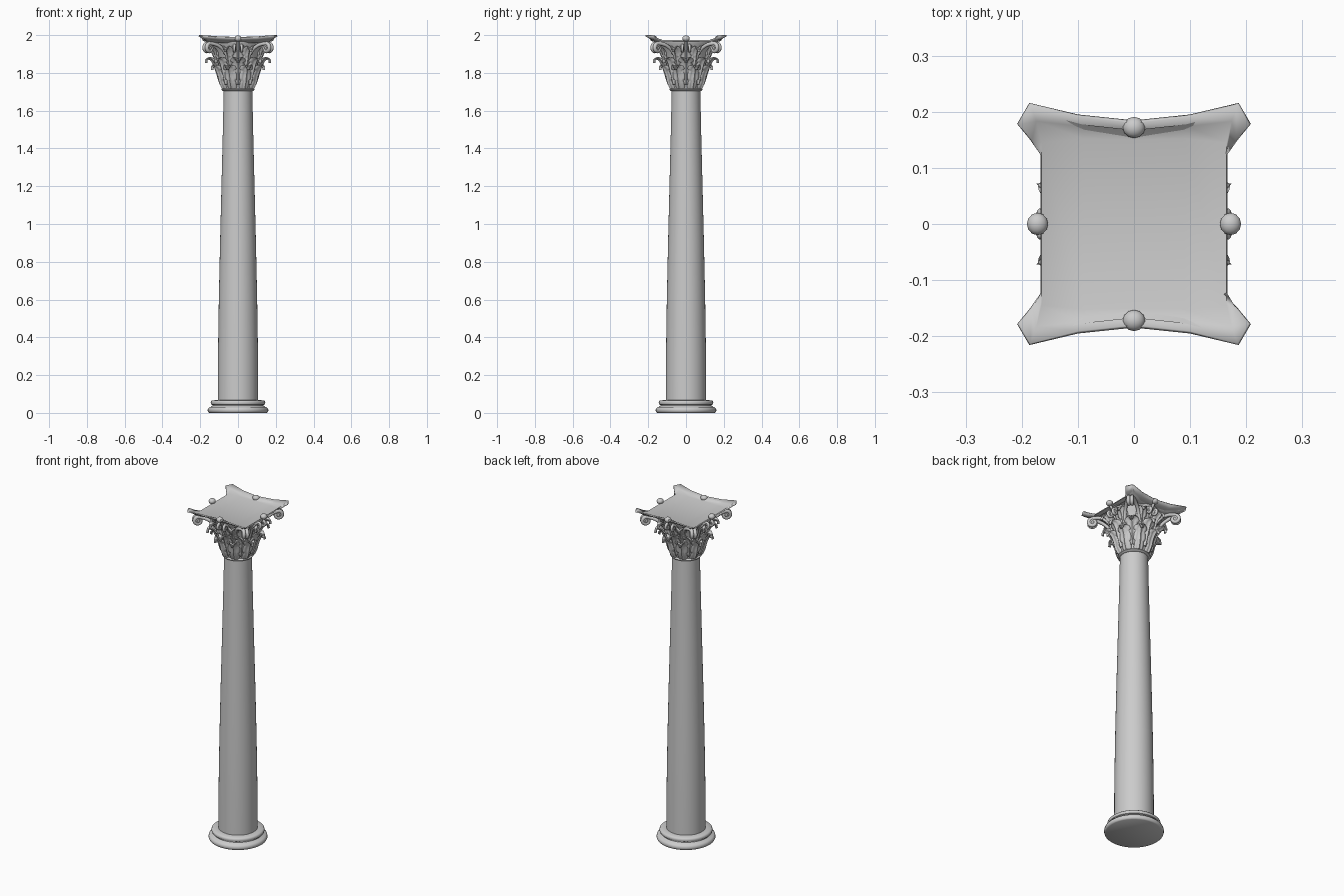
import bpy, bmesh
from math import sin, cos, pi, radians

if "Cube" in bpy.data.objects:
    bpy.data.objects.remove(bpy.data.objects["Cube"])

COL = bpy.context.scene.collection


def add_mesh(name, verts, faces, angle=40, thick=0, offset=-1):
    me = bpy.data.meshes.new(name)
    me.from_pydata(verts, [], faces)
    bm = bmesh.new()
    bm.from_mesh(me)
    bmesh.ops.recalc_face_normals(bm, faces=bm.faces)
    bm.to_mesh(me)
    bm.free()
    me.shade_smooth()
    me.set_sharp_from_angle(angle=radians(angle))
    ob = bpy.data.objects.new(name, me)
    COL.objects.link(ob)
    if thick:
        m = ob.modifiers.new("thickness", 'SOLIDIFY')
        m.thickness, m.offset = thick, offset
    return ob


def grid_faces(rows, cols):
    return [(r * cols + c, r * cols + c + 1, (r + 1) * cols + c + 1, (r + 1) * cols + c)
            for r in range(rows - 1) for c in range(cols - 1)]


def lathe(name, profile, n=40):
    verts = [(r * cos(2 * pi * i / n), r * sin(2 * pi * i / n), z)
             for r, z in profile for i in range(n)]
    k = len(profile)
    faces = [(j * n + i, j * n + (i + 1) % n, (j + 1) * n + (i + 1) % n, (j + 1) * n + i)
             for j in range(k - 1) for i in range(n)]
    faces += [tuple(range(n))[::-1], tuple(range((k - 1) * n, k * n))]
    return add_mesh(name, verts, faces)


def lerp_path(path, t):
    # Catmull-Rom sample along an (r, z) path
    s = t * (len(path) - 1)
    i = min(int(s), len(path) - 2)
    f = s - i
    g = lambda k: path[max(0, min(k, len(path) - 1))]
    return tuple(0.5 * (2 * b + (c - a) * f + (2 * a - 5 * b + 4 * c - d) * f * f
                        + (3 * b - a - 3 * c + d) * f ** 3)
                 for a, b, c, d in zip(g(i - 1), g(i), g(i + 1), g(i + 2)))


def leaf(name, angle, path, width, lobes=4):
    # Lobed acanthus leaf: ribbed grid swept up the path and curling at the tip
    rows, cols = 33, 13
    verts = []
    for j in range(rows):
        v = j / (rows - 1)
        r, z = lerp_path(path, v)
        env = width * (0.72 + 0.5 * sin(pi * min(v * 1.1, 1))) * (1 - max(0, v - 0.6) / 0.4 * 0.72)
        saw = (v * lobes) % 1
        w = env * (1 - 0.38 * (saw ** 2 if v < 0.97 else 0.3))
        for c in range(cols):
            u = c / (cols - 1) * 2 - 1
            rib = 0.005 * (1 - abs(u)) ** 2 + 0.0025 * cos(u * 3 * pi)
            rr = r + rib - 0.008 * u * u * (1 - v)
            x, y = rr, u * w
            zz = z + 0.012 * abs(u) * sin(pi * v)
            verts.append((x * cos(angle) - y * sin(angle), x * sin(angle) + y * cos(angle), zz))
    return add_mesh(name, verts, grid_faces(rows, cols), 60, 0.005, 0)


def tube(name, pts, radii, bevel):
    cu = bpy.data.curves.new(name, 'CURVE')
    cu.dimensions = '3D'
    cu.bevel_depth, cu.bevel_resolution, cu.use_fill_caps = bevel, 2, True
    sp = cu.splines.new('POLY')
    sp.points.add(len(pts) - 1)
    for p, co, r in zip(sp.points, pts, radii):
        p.co, p.radius = (*co, 1), r
    sp.use_smooth = True
    ob = bpy.data.objects.new(name, cu)
    COL.objects.link(ob)
    return ob


def scroll(name, a0, a1, r0, z0, rc, zc, size, bevel):
    # Stalk rising off the bell, ending in a spiral that curls downward
    pts, rad = [], []
    for i in range(9):
        t = i / 9
        r = r0 + (rc - r0) * t ** 1.5
        z = z0 + (zc + size - z0) * (1 - (1 - t) ** 2)
        a = a0 + (a1 - a0) * t
        pts.append((r * cos(a), r * sin(a), z))
        rad.append(0.7 + 0.3 * t)
    for i in range(25):
        t = i / 24
        th, s = pi / 2 - t * 3.2 * pi, size * (1 - 0.75 * t)
        r, z = rc + s * cos(th), zc + s * sin(th)
        pts.append((r * cos(a1), r * sin(a1), z))
        rad.append(1 - 0.3 * t)
    return tube(name, pts, rad, bevel)


def ball(name, loc, scale, angle=0):
    bm = bmesh.new()
    bmesh.ops.create_uvsphere(bm, u_segments=12, v_segments=8, radius=1)
    me = bpy.data.meshes.new(name)
    bm.to_mesh(me)
    bm.free()
    me.shade_smooth()
    ob = bpy.data.objects.new(name, me)
    ob.location, ob.scale, ob.rotation_euler = loc, scale, (0, 0, angle)
    COL.objects.link(ob)


# Moulded base
lathe("base", [(0.152, 0), (0.158, 0.004), (0.161, 0.013), (0.159, 0.023), (0.152, 0.030),
               (0.143, 0.032), (0.136, 0.038), (0.136, 0.042), (0.142, 0.045), (0.145, 0.053),
               (0.143, 0.061), (0.137, 0.066), (0.108, 0.068)])
# Tapered shaft
lathe("shaft", [(0.107, 0.06), (0.106, 0.3), (0.1015, 0.6), (0.095, 0.9), (0.0875, 1.2),
                (0.080, 1.5), (0.0755, 1.72)])
# Necking ring and bell of the capital
lathe("neck_ring", [(0.075, 1.704), (0.084, 1.706), (0.088, 1.711), (0.084, 1.717), (0.078, 1.72)])
lathe("bell", [(0.080, 1.715), (0.090, 1.77), (0.104, 1.83), (0.117, 1.88), (0.132, 1.93),
               (0.150, 1.955), (0.152, 1.968)])

# Two tiers of leaves, then short leaves under the scrolls
low = [(0.082, 1.716), (0.098, 1.75), (0.108, 1.79), (0.124, 1.825), (0.143, 1.832), (0.146, 1.815)]
high = [(0.088, 1.74), (0.104, 1.79), (0.117, 1.83), (0.136, 1.866), (0.162, 1.872), (0.166, 1.852)]
bud = [(0.105, 1.82), (0.122, 1.86), (0.135, 1.90), (0.158, 1.928), (0.175, 1.926), (0.178, 1.91)]
for k in range(8):
    a = k * pi / 4
    leaf("lower_leaf", a + pi / 8, low, 0.030)
    leaf("upper_leaf", a, high, 0.032)
    leaf("scroll_leaf", a + pi / 8, bud, 0.024, 3)

# Corner scrolls, inner scrolls and central flowers, on four sides
for k in range(4):
    face, corner = k * pi / 2, k * pi / 2 + pi / 4
    for s in (-1, 1):
        scroll("corner_scroll", corner + s * 0.38, corner + s * 0.04, 0.118, 1.85, 0.222, 1.932, 0.024, 0.011)
        scroll("inner_scroll", face + s * 0.36, face + s * 0.12, 0.118, 1.85, 0.152, 1.928, 0.018, 0.008)
    ball("scroll_eye", (0.222 * cos(corner), 0.222 * sin(corner), 1.932), (0.014, 0.019, 0.014), corner)
    ball("flower", (0.172 * cos(face), 0.172 * sin(face), 1.982), (0.019, 0.020, 0.016), face)
    tube("flower_stem", [(r * cos(face), r * sin(face), z) for r, z in
                         ((0.115, 1.86), (0.135, 1.91), (0.153, 1.95), (0.168, 1.978))],
         (0.7, 0.8, 0.9, 1), 0.008)

# Abacus: sunken plate with flaring concave front and back rims and horned corners
outer = [(-0.205, 0.177, 2.0), (-0.185, 0.213, 2.0), (-0.1, 0.191, 1.993), (0, 0.18, 1.99)]
middle = [(-0.182, 0.150, 1.984), (-0.174, 0.183, 1.984), (-0.095, 0.174, 1.979), (0, 0.168, 1.978)]
inner = [(-0.165, 0.122, 1.973), (-0.165, 0.145, 1.973), (-0.09, 0.152, 1.972), (0, 0.150, 1.972)]
full = lambda row: row + [(-x, y, z) for x, y, z in row[-2::-1]]
back = [full(r) for r in (outer, middle, inner)]
front = [[(x, -y, z) for x, y, z in r] for r in reversed(back)]
verts = [p for r in back + front for p in r]
abacus = add_mesh("abacus", verts, grid_faces(6, 7), 40, 0.007, -1)
# Under-moulding joining the abacus horns to the bell
vs = []
for scale, z in ((0.74, 1.958), (0.82, 1.968), (0.93, 1.985)):
    for row, sy in ((full(outer), 1), (full(outer)[::-1], -1)):
        vs += [(x * scale, y * scale * sy, z) for x, y, _ in row]
n = 14
sides = [(j * n + i, j * n + i + 1, (j + 1) * n + i + 1, (j + 1) * n + i)
         for j in range(2) for i in range(n - 1) if i != 6]
add_mesh("abacus_moulding", vs, sides + [tuple(range(n))])
